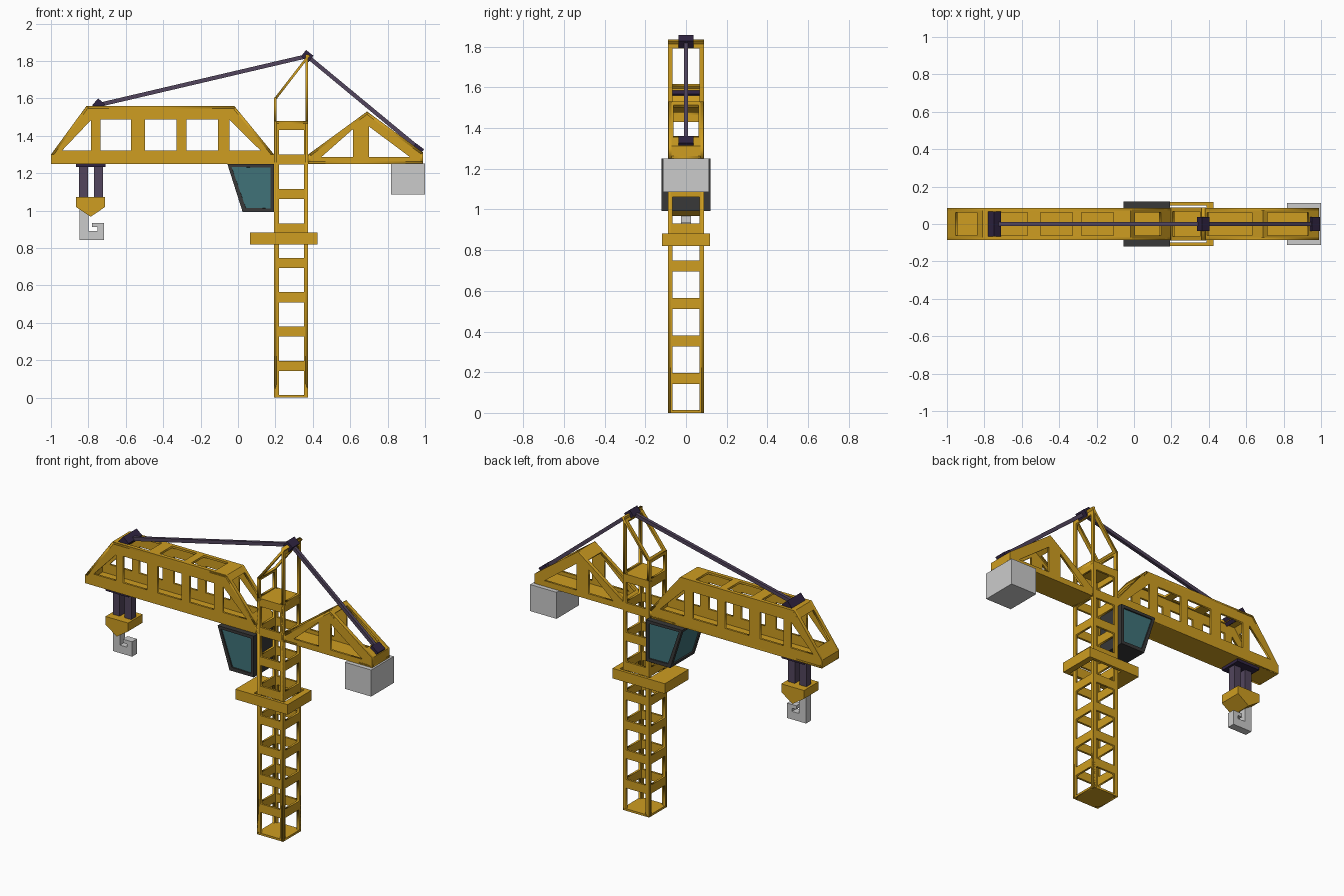
import bpy, bmesh, math
from mathutils import Vector, Matrix

if "Cube" in bpy.data.objects:
    bpy.data.objects.remove(bpy.data.objects["Cube"])

T = 0.013  # plate thickness of the lattice panels


def material(name, rgb):
    m = bpy.data.materials.new(name)
    m.diffuse_color = (*rgb, 1)
    m.use_nodes = True
    m.node_tree.nodes["Principled BSDF"].inputs["Base Color"].default_value = m.diffuse_color
    return m


YELLOW = material("yellow_paint", (0.62, 0.34, 0.015))
CABLE = material("cable_purple", (0.085, 0.06, 0.11))
BLOCK = material("dark_purple", (0.03, 0.018, 0.055))
FRAME = material("cab_frame", (0.04, 0.04, 0.04))
GLASS = material("cab_glass", (0.05, 0.17, 0.19))


def finish(name, bm, *mats):
    bmesh.ops.recalc_face_normals(bm, faces=bm.faces)
    me = bpy.data.meshes.new(name)
    bm.to_mesh(me)
    bm.free()
    for m in mats:
        if m:
            me.materials.append(m)
    ob = bpy.data.objects.new(name, me)
    bpy.context.collection.objects.link(ob)
    return ob


def box(name, center, size, mat=None, rot_y=0.0):
    bm = bmesh.new()
    bmesh.ops.create_cube(bm, size=1, matrix=Matrix.Translation(center)
                          @ Matrix.Rotation(rot_y, 4, 'Y') @ Matrix.Diagonal((*size, 1)))
    return finish(name, bm, mat)


def prism(pts, half):
    """Profile in x,z extruded along y."""
    bm = bmesh.new()
    f = bm.faces.new([bm.verts.new((x, -half, z)) for x, z in pts])
    ext = bmesh.ops.extrude_face_region(bm, geom=[f])
    moved = [v for v in ext["geom"] if isinstance(v, bmesh.types.BMVert)]
    bmesh.ops.translate(bm, verts=moved, vec=(0, 2 * half, 0))
    bmesh.ops.recalc_face_normals(bm, faces=bm.faces)
    return bm


def rect(a0, a1, b0, b1):
    return [(a0, b0), (a1, b0), (a1, b1), (a0, b1)]


def add_plate(bm, loops, matrix):
    """Flat plate with holes: first loop is the outline, the rest are windows."""
    cu = bpy.data.curves.new("plate", 'CURVE')
    cu.dimensions = '2D'
    cu.fill_mode = 'BOTH'
    cu.extrude = T / 2
    for loop in loops:
        s = cu.splines.new('POLY')
        s.points.add(len(loop) - 1)
        for p, (a, b) in zip(s.points, loop):
            p.co = (a, b, 0, 1)
        s.use_cyclic_u = True
    ob = bpy.data.objects.new("plate", cu)
    bpy.context.collection.objects.link(ob)
    dg = bpy.context.evaluated_depsgraph_get()
    me = bpy.data.meshes.new_from_object(ob.evaluated_get(dg))
    me.transform(matrix)
    bm.from_mesh(me)
    bpy.data.objects.remove(ob)
    bpy.data.curves.remove(cu)
    bpy.data.meshes.remove(me)


def add_strip(bm, p0, p1, half, windows, border=0.023):
    """Panel across y, following a profile edge; windows are spans along it."""
    o = Vector((p0[0], 0, p0[1]))
    d = Vector((p1[0], 0, p1[1])) - o
    u, v = d.normalized(), Vector((0, 1, 0))
    n = u.cross(v)
    m = Matrix((u, v, n)).transposed().to_4x4()
    m.translation = o - n * T / 2
    w = half - border
    add_plate(bm, [rect(0, d.length, -half, half)]
              + [rect(a, b, -w, w) for a, b in windows], m)


def shell(name, outline, half, side_windows, strip_windows):
    """Hollow lattice box: clockwise profile, windowed sides and edge strips."""
    bm = bmesh.new()
    for s in (-1, 1):
        m = Matrix.Translation((0, s * (half - T / 2), 0)) @ Matrix.Rotation(math.pi / 2, 4, 'X')
        add_plate(bm, [outline] + side_windows, m)
    for i, p in enumerate(outline):
        add_strip(bm, p, outline[(i + 1) % len(outline)], half, strip_windows.get(i, []))
    bmesh.ops.remove_doubles(bm, verts=bm.verts, dist=1e-5)
    return finish(name, bm, YELLOW)


# Tower
X0, X1, TOP = 0.193, 0.375, 1.48
levels = [(0.012 + 0.184 * i, 0.142 + 0.184 * i) for i in range(8)]
flipped = [(TOP - b, TOP - a) for a, b in levels]
shell("tower", [(X0, 0), (X0, TOP), (X1, TOP), (X1, 0)], 0.089,
      [rect(X0 + 0.025, X1 - 0.022, a, b) for a, b in levels], {0: levels, 2: flipped})

# Tower head frame
bm = bmesh.new()
apex = (X1, 1.835)
add_strip(bm, (X0, TOP), (X0, 1.605), 0.089, [(0.006, 0.105)])
add_strip(bm, (X0, 1.60), apex, 0.089, [(0.02, 0.26)])
add_strip(bm, apex, (X1, TOP), 0.089, [(0.045, 0.345)])
finish("tower_head", bm, YELLOW)

# Main jib
shell("jib", [(X0, 1.25), (-1, 1.25), (-1, 1.30), (-0.81, 1.56), (-0.02, 1.56), (X0, 1.30)], 0.085,
      [rect(-0.735, -0.572, 1.322, 1.488), rect(-0.497, -0.33, 1.322, 1.488),
       rect(-0.275, -0.107, 1.322, 1.488),
       [(-0.94, 1.322), (-0.785, 1.322), (-0.785, 1.485)],
       [(-0.045, 1.322), (0.12, 1.322), (-0.045, 1.485)]],
      {2: [(0.077, 0.27)], 3: [(0.085, 0.24), (0.31, 0.48), (0.53, 0.70)], 4: [(0.04, 0.26)]})

# Counter jib
shell("counter_jib", [(0.988, 1.25), (X1, 1.25), (X1, 1.30), (0.69, 1.53), (0.988, 1.312)], 0.085,
      [[(0.445, 1.286), (0.615, 1.286), (0.615, 1.436)],
       [(0.70, 1.286), (0.92, 1.286), (0.70, 1.45)]],
      {2: [(0.02, 0.316)], 3: [(0.03, 0.30)]})

# Counterweight
box("counterweight", (0.909, 0, 1.168), (0.182, 0.224, 0.166))

# Platform collar around the tower
bm = bmesh.new()
px, py = (0.064, 0.426), 0.118
hx, hy = (0.18, 0.388), 0.1
outer = rect(*px, -py, py)
inner = rect(*hx, -hy, hy)
for i in range(4):
    j = (i + 1) % 4
    bm.faces.new([bm.verts.new((x, y, 0.82)) for x, y in (outer[i], outer[j], inner[j], inner[i])])
bmesh.ops.remove_doubles(bm, verts=bm.verts, dist=1e-5)
ext = bmesh.ops.extrude_face_region(bm, geom=bm.faces[:])
bmesh.ops.translate(bm, vec=(0, 0, 0.063),
                    verts=[v for v in ext["geom"] if isinstance(v, bmesh.types.BMVert)])
finish("platform", bm, YELLOW)

# Operator cab with recessed glass on front, back and sloped nose
bm = prism([(-0.057, 1.25), (X0, 1.25), (X0, 0.992), (0.025, 0.992)], 0.12)
bm.normal_update()
panes = [f for f in bm.faces if abs(f.normal.y) > 0.9 or f.normal.x < -0.5]
bmesh.ops.inset_individual(bm, faces=panes, thickness=0.028)
bmesh.ops.inset_individual(bm, faces=panes, thickness=0.0005, depth=-0.008)
for f in panes:
    f.material_index = 1
finish("cab", bm, FRAME, GLASS)

# Trolley and hoist ropes
box("trolley", (-0.788, 0, 1.242), (0.158, 0.14, 0.02), BLOCK)
for side, x in (("left", -0.826), ("right", -0.746)):
    box("hoist_rope_" + side, (x, 0, 1.15), (0.048, 0.048, 0.18), CABLE)

# Hook block and hook
finish("hook_block", prism([(-0.867, 1.072), (-0.71, 1.072), (-0.71, 1.02),
                            (-0.788, 0.967), (-0.867, 1.02)], 0.072), YELLOW)
finish("hook", prism([(-0.848, 1.01), (-0.80, 1.01), (-0.80, 0.892), (-0.75, 0.892), (-0.75, 0.912),
                      (-0.78, 0.912), (-0.78, 0.935), (-0.716, 0.935), (-0.716, 0.842),
                      (-0.848, 0.842)], 0.024))

# Stay cables and their anchor blocks
peak = Vector((0.37, 0, 1.826))
for name, end in (("jib_stay", (-0.745, 0, 1.565)), ("counter_stay", (0.967, 0, 1.332))):
    d = Vector(end) - peak
    box(name, peak + d / 2, (d.length, 0.02, 0.022), CABLE, -math.atan2(d.z, d.x))
box("peak_anchor", peak, (0.05, 0.074, 0.044), BLOCK, math.radians(38))
box("jib_anchor", (-0.745, 0, 1.565), (0.05, 0.134, 0.05), BLOCK, math.radians(40))
box("counter_anchor", (0.965, 0, 1.334), (0.055, 0.074, 0.026), BLOCK, math.radians(37))
